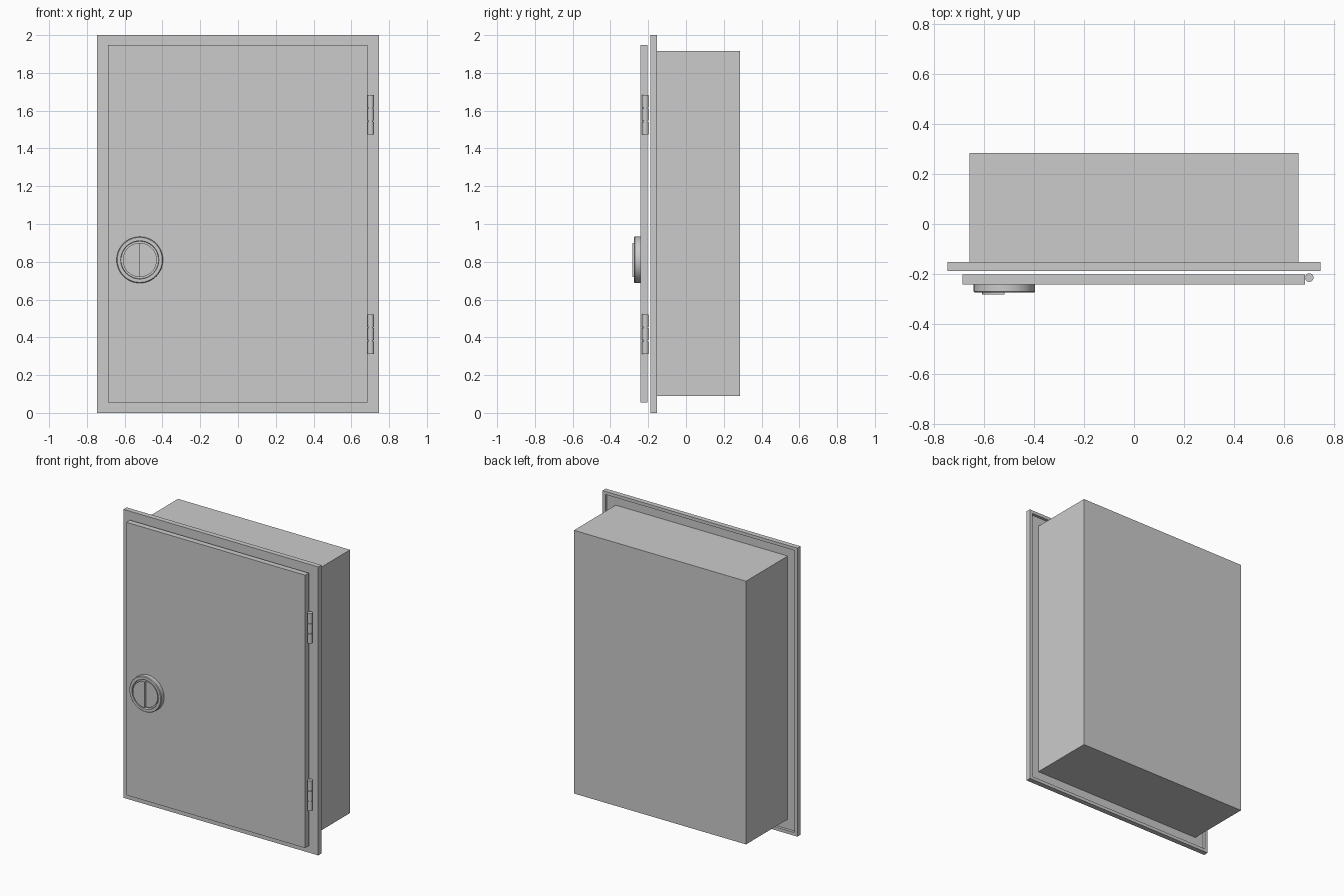
import bpy, bmesh
from math import sin, cos, pi

if "Cube" in bpy.data.objects:
    bpy.data.objects.remove(bpy.data.objects["Cube"])


def finish(name, bm, smooth=False):
    bmesh.ops.recalc_face_normals(bm, faces=bm.faces[:])
    mesh = bpy.data.meshes.new(name)
    bm.to_mesh(mesh)
    bm.free()
    ob = bpy.data.objects.new(name, mesh)
    bpy.context.collection.objects.link(ob)
    if smooth:
        bpy.ops.object.select_all(action='DESELECT')
        ob.select_set(True)
        bpy.context.view_layer.objects.active = ob
        bpy.ops.object.shade_smooth_by_angle(angle=0.6)
    return ob


def loft(name, loops, closed=False, caps=True, smooth=False):
    """Bridge successive loops of points; cap the ends or close into a ring."""
    bm = bmesh.new()
    rings = [[bm.verts.new(p) for p in loop] for loop in loops]
    n = len(rings[0])
    pairs = list(zip(rings, rings[1:]))
    if closed:
        pairs.append((rings[-1], rings[0]))
    for a, b in pairs:
        for i in range(n):
            j = (i + 1) % n
            bm.faces.new((a[i], a[j], b[j], b[i]))
    if caps and not closed:
        bm.faces.new(rings[0])
        bm.faces.new(rings[-1])
    return finish(name, bm, smooth)


def rect(x0, x1, z0, z1, y):
    return [(x0, y, z0), (x1, y, z0), (x1, y, z1), (x0, y, z1)]


def body_rect(inset, y):
    return rect(-0.66 + inset, 0.66 - inset, 0.09 + inset, 1.915 - inset, y)


def frame_rect(inset, y):
    return rect(-0.747 + inset, 0.747 - inset, inset, 2 - inset, y)


def disc(r, y, n=48):
    return [(LX + r * cos(2 * pi * i / n), y, LZ + r * sin(2 * pi * i / n)) for i in range(n)]


def half_disc(r, y, side, n=24):
    return [(LX + side * r * sin(pi * i / n), y, LZ + r * cos(pi * i / n)) for i in range(n + 1)]


def pin_loop(r, z, n=24):
    return [(0.703 + r * cos(2 * pi * i / n), -0.215 + r * sin(2 * pi * i / n), z) for i in range(n)]


# Hollow cabinet body, open at the front
loft("cabinet_body", [body_rect(0.02, 0.265), body_rect(0.02, -0.172),
                      body_rect(0, -0.172), body_rect(0, 0.285)])

# Front flange with a turned-back rim
loft("front_frame", [frame_rect(0, -0.188), frame_rect(0, -0.153),
                     frame_rect(0.022, -0.153), frame_rect(0.022, -0.172),
                     frame_rect(0.11, -0.172), frame_rect(0.11, -0.188)], closed=True)

# Door panel
loft("door", [rect(-0.687, 0.685, 0.055, 1.947, y) for y in (-0.203, -0.242)])

# Round latch: bezel with a recess, and a split paddle
LX, LZ = -0.52, 0.81
loft("latch_bezel", [disc(0.123, -0.24), disc(0.123, -0.271), disc(0.119, -0.275),
                     disc(0.101, -0.275), disc(0.099, -0.255)], smooth=True)
loft("latch_raised_half", [half_disc(0.09, y, -1) for y in (-0.25, -0.282)], smooth=True)
loft("latch_lower_half", [half_disc(0.09, y, 1) for y in (-0.25, -0.267)], smooth=True)

# Hinges: three knuckles on a pin
for label, base in (("lower", 0.313), ("upper", 1.475)):
    loft(label + "_hinge_pin", [pin_loop(0.012, base + 0.01), pin_loop(0.012, base + 0.198)], smooth=True)
    for k, (a, b) in enumerate(((0, 0.066), (0.072, 0.136), (0.142, 0.208))):
        loft(f"{label}_hinge_knuckle_{k + 1}",
             [pin_loop(0.017, base + a), pin_loop(0.017, base + b)], smooth=True)
